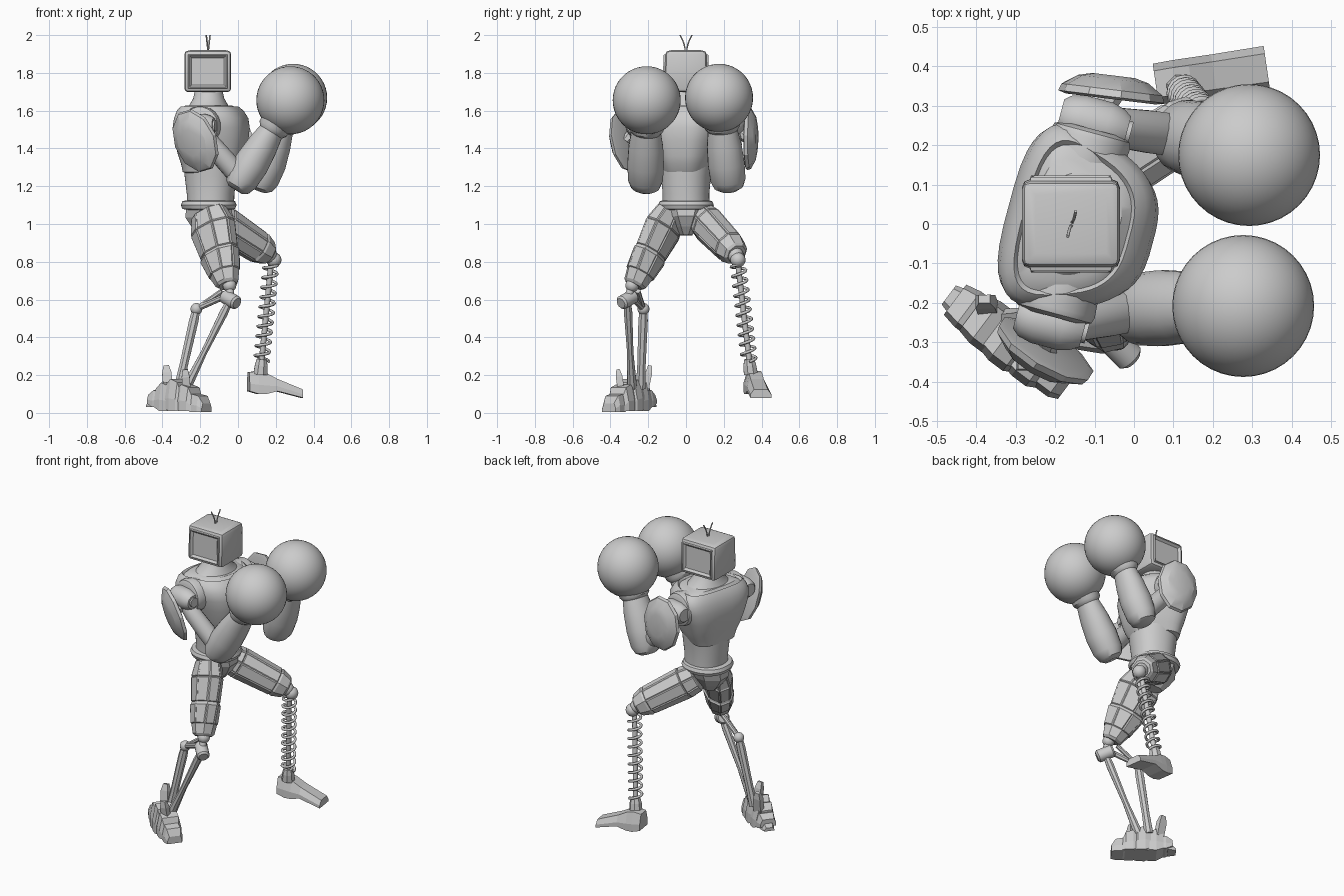
import bpy, bmesh, math
from mathutils import Vector

cube = bpy.data.objects.get("Cube")
if cube:
    bpy.data.objects.remove(cube, do_unlink=True)

grey = bpy.data.materials.new("plain_grey")
grey.use_nodes = True
COLOUR = (0.6, 0.6, 0.6, 1)
grey.diffuse_color = COLOUR
grey.node_tree.nodes["Principled BSDF"].inputs["Base Color"].default_value = COLOUR


def finish(name, bm, angle=35):
    bmesh.ops.recalc_face_normals(bm, faces=bm.faces)
    me = bpy.data.meshes.new(name)
    bm.to_mesh(me)
    bm.free()
    me.materials.append(grey)
    if angle:
        me.shade_smooth()
        me.set_sharp_from_angle(angle=math.radians(angle))
    ob = bpy.data.objects.new(name, me)
    bpy.context.collection.objects.link(ob)
    return ob


def ring(c, u, v, ra, rb, n, e=2.0, taper=0.0):
    pts = []
    for i in range(n):
        t = math.tau * (i + 0.5) / n
        x, y = (math.copysign(abs(k) ** (2 / e), k) for k in (math.cos(t), math.sin(t)))
        pts.append(c + u * ra * x + v * rb * y * (1 - taper * x))
    return pts


def loft(name, rings, angle=35, panels=False):
    bm = bmesh.new()
    rows = [[bm.verts.new(p) for p in r] for r in rings]
    n = len(rows[0])
    sides = []
    for a, b in zip(rows, rows[1:]):
        for i in range(n):
            j = (i + 1) % n
            sides.append(bm.faces.new((a[i], a[j], b[j], b[i])))
    bm.faces.new(rows[0][::-1])
    bm.faces.new(rows[-1])
    bmesh.ops.recalc_face_normals(bm, faces=bm.faces)
    if panels:
        big = [f for f in sides if f.calc_area() > 0.004]
        bmesh.ops.inset_individual(bm, faces=big, thickness=0.007, depth=0.006)
    return finish(name, bm, angle)


def limb(name, a, b, secs, n=20, hint=(0, 0, 1), angle=35, panels=False):
    """Tapered form from a to b; secs hold (position, radius along hint, radius across)."""
    a, b = Vector(a), Vector(b)
    w = (b - a).normalized()
    u = Vector(hint)
    u = (u - w * u.dot(w)).normalized()
    v = w.cross(u)
    return loft(name, [ring(a.lerp(b, t), u, v, ra, rb, n) for t, ra, rb in secs], angle, panels)


def rod(name, a, b, r, n=12):
    return limb(name, a, b, [(0, r, r), (1, r, r)], n, hint=(0.3, 0.5, 0.8))


def ball(name, c, r, seg=20):
    bm = bmesh.new()
    bmesh.ops.create_uvsphere(bm, u_segments=seg, v_segments=seg // 2 + 2, radius=r)
    bmesh.ops.translate(bm, verts=bm.verts, vec=c)
    return finish(name, bm, 60)


def block(name, start, d, secs, top=.65):
    """Flat faced block along d; secs hold (distance, half width, bottom, top)."""
    d = Vector((d[0], d[1], 0)).normalized()
    s = Vector((-d.y, d.x, 0))
    rings = []
    for t, w, lo, hi in secs:
        c = Vector((start[0], start[1], 0)) + d * t
        mid_z = lo * 0.6 + hi * 0.4
        rings.append([c + s * q + Vector((0, 0, z)) for q, z in
                      ((-w, lo), (w, lo), (w, mid_z), (w * top, hi), (-w * top, hi), (-w, mid_z))])
    return loft(name, rings, 0)


def wire(name, pts, r):
    cu = bpy.data.curves.new(name, "CURVE")
    cu.dimensions = "3D"
    cu.bevel_depth = r
    cu.bevel_resolution = 1
    cu.use_fill_caps = True
    sp = cu.splines.new("POLY")
    sp.points.add(len(pts) - 1)
    for p, q in zip(sp.points, pts):
        p.co = (*q, 1)
    cu.materials.append(grey)
    ob = bpy.data.objects.new(name, cu)
    bpy.context.collection.objects.link(ob)


FWD = Vector((0.966, -0.259, 0))
SIDE = Vector((0.259, 0.966, 0))


def torso(name, x, secs, e=2.0, f=FWD, s=SIDE, taper=0.0):
    loft(name, [ring(Vector((x + dx, 0, z)), f, s, ra, rb, 40, e, taper) for z, ra, rb, dx in secs])


# torso, with a stepped collar below the neck and a broad back
X, Y = Vector((1, 0, 0)), Vector((0, 1, 0))
torso("belly", -0.145, [(1.08, .122, .123, 0), (1.16, .125, .122, 0), (1.25, .136, .13, 0),
                        (1.36, .142, .145, 0)], 2.2)
torso("chest", -0.135, [(1.27, .12, .11, -.01), (1.275, .136, .128, -.01), (1.32, .154, .145, 0),
                        (1.36, .166, .162, 0), (1.44, .184, .188, 0), (1.51, .189, .212, 0), (1.56, .18, .22, 0),
                        (1.6, .16, .207, -.005), (1.622, .138, .185, -.01), (1.61, .13, .175, -.01),
                        (1.628, .112, .145, -.015)], 3.2, taper=.24)
torso("neck", -0.155, [(1.58, .12, .17, 0), (1.63, .1, .13, 0), (1.665, .082, .088, 0), (1.72, .07, .07, 0)])
torso("belt", -0.155, [(1.075, .12, .125, 0), (1.08, .14, .14, 0), (1.1, .148, .148, 0),
                       (1.12, .14, .14, 0), (1.125, .12, .125, 0)], 2.2, X, Y)

# pelvis
limb("pelvis", (-.155, 0, 1.09), (-.15, 0, .94),
     [(0, .13, .135), (.35, .135, .11), (.7, .1, .07), (1, .06, .035)], 8, (1, 0, 0), 0)

# boxy head with framed recesses on both sides
bm = bmesh.new()
bmesh.ops.create_cube(bm, size=1)
bmesh.ops.scale(bm, vec=(.248, .228, .22), verts=bm.verts)
for v in bm.verts:
    if v.co.z > 0:
        v.co.y *= 0.95
bmesh.ops.bevel(bm, geom=bm.edges[:], offset=.02, segments=2, affect="EDGES", profile=.5)
cheeks = [f for f in bm.faces if abs(f.normal.y) > .9 and f.calc_area() > .02]
tops = [f for f in bm.faces if f.normal.z > .9 and f.calc_area() > .02]
bmesh.ops.inset_individual(bm, faces=cheeks, thickness=.004, depth=.01)
bmesh.ops.inset_individual(bm, faces=cheeks, thickness=.006, depth=0)
bmesh.ops.inset_individual(bm, faces=cheeks, thickness=.016, depth=-.014)
bmesh.ops.inset_individual(bm, faces=tops, thickness=.02, depth=.003)
bmesh.ops.translate(bm, verts=bm.verts, vec=(-.16, 0, 1.808))
finish("head", bm, 25)
for s in (-1, 1):
    wire("antenna", [(-.158 + .01 * s * t, s * (.004 + .028 * t * t), 1.91 + .09 * t)
                     for t in (0, .25, .5, .75, 1)], .004)

# arms: side, shoulder, plate centre, plate facing, plate long axis, elbow, glove
arms = [("right", (-.21, -.25, 1.52), (-.222, -.315, 1.442), (-.52, -.78, -.25), (-.3, 0, 1),
         (.02, -.215, 1.235), (.277, -.208, 1.655)),
        ("left", (-.1, .255, 1.52), (-.058, .322, 1.455), (.12, .98, .0), (-.1, 0, 1),
         (.13, .222, 1.235), (.292, .175, 1.668))]
for side, sh, pc, pn, lean, el, gl in arms:
    sh, pc, el, gl = map(Vector, (sh, pc, el, gl))
    pn = Vector(pn).normalized()
    out = SIDE if side == "left" else -SIDE
    limb(side + "_shoulder_socket", sh - out * .11, sh - out * .015,
         [(0, .1, .1), (.75, .105, .105), (.9, .1, .1), (1, .08, .08)])
    limb(side + "_shoulder_barrel", sh - FWD * .09, sh + FWD * .085,
         [(0, .04, .04), (.1, .055, .055), (.3, .064, .064), (.7, .064, .064), (.88, .055, .055), (1, .042, .042)])
    rod(side + "_shoulder_cap", sh + FWD * .08, sh + FWD * .095, .03)
    limb(side + "_upper_arm", sh + FWD * .02 - Vector((0, 0, .04)), el,
         [(0, .042, .042), (.2, .052, .052), (.6, .056, .056), (1, .055, .055)], 12)
    limb(side + "_plate_mount", sh, pc, [(0, .03, .03), (1, .03, .03)], 8)
    limb(side + "_shoulder_plate", pc - pn * .005, pc + pn * .055,
         [(0, .155, .115), (.1, .175, .136), (.4, .168, .13), (.85, .12, .09), (1, .075, .055)], 10, lean, 20)
    limb(side + "_forearm", el, gl,
         [(-.13, .042, .048), (-.09, .07, .078), (0, .087, .094), (.2, .093, .098), (.42, .082, .093),
          (.6, .066, .08), (.64, .082, .094), (.75, .085, .1)], 20, FWD)
    ball(side + "_glove", gl, .18, 40)

# thighs with long raised panels and a knee guard
limb("right_thigh", (-.155, -.08, 1.06), (-.055, -.275, .675),
     [(0, .1, .065), (.22, .13, .084), (.55, .108, .076), (.58, .114, .082),
      (.84, .084, .074), (.97, .064, .064), (1, .05, .05)], 8, (.8, -.6, 0), 0, True)
limb("left_thigh", (-.13, .08, 1.035), (.165, .268, .84),
     [(0, .085, .07), (.2, .096, .083), (.8, .084, .08), (.83, .088, .083), (.97, .068, .07), (1, .055, .055)],
     8, (0, 0, 1), 0, True)

# right lower leg: two struts hung from a knee hinge
knee, hinge, heel_pin = Vector((-.045, -.285, .675)), Vector((-.04, -.31, .6)), Vector((-.22, -.225, .55))
ball("right_knee_ball", knee, .036)
rod("right_knee_post", knee, hinge, .022)
hinge_axis = Vector((.035, -.035, -.02))
limb("right_knee_hinge", hinge - hinge_axis, hinge + hinge_axis,
     [(0, .03, .03), (.1, .038, .038), (.9, .038, .038), (1, .028, .028)], 16)
rod("right_knee_link", hinge + Vector((0, 0, .03)), heel_pin, .016, 8)
rod("right_knee_brace", knee + Vector((-.04, .03, -.03)), heel_pin, .014, 8)
ball("right_strut_joint", heel_pin, .032, 14)
limb("right_rear_strut", heel_pin, (-.315, -.24, .13),
     [(0, .022, .022), (.15, .027, .027), (.7, .024, .024), (1, .028, .028)], 8, (1, 0, 0), 20)
limb("right_front_strut", hinge, (-.275, -.285, .13),
     [(0, .018, .018), (.15, .024, .024), (.6, .018, .018), (1, .028, .028)], 8, (1, 0, 0), 20)

# right foot: overlapping segments running from heel to toe
AX = Vector((.8, -.6, 0))
mid = Vector((-.31, -.3, 0))
for s, w, lo, hi in [(-.15, .056, .03, .12), (-.095, .066, .01, .16), (-.03, .072, .01, .18),
                     (.04, .068, .01, .15), (.1, .056, .005, .1)]:
    block("right_foot_segment", mid + AX * s, AX,
          [(-.03, w * .85, lo + .02, hi * .8), (.01, w, lo, hi), (.055, w, lo, hi * .9), (.08, w * .8, lo, hi * .5)], .75)
block("right_heel_spur", mid - AX * .15, -AX, [(0, .045, .03, .1), (.05, .03, .03, .05)])
limb("right_heel_tab", (-.37, -.215, .12), (-.38, -.19, .25),
     [(0, .035, .025), (.7, .035, .025), (1, .02, .015)], 4, (1, 0, 0), 0)
limb("right_instep_tab", (-.27, -.34, .1), (-.28, -.36, .23),
     [(0, .03, .025), (.7, .03, .025), (1, .02, .012)], 4, (1, 0, 0), 0)

# left lower leg: coil spring around a thin core
top, bot = Vector((.175, .275, .79)), Vector((.125, .335, .275))
ball("left_knee_ball", (.19, .275, .81), .04)
ball("left_knee_stud", (.165, .262, .835), .043, 14)
axis = (bot - top).normalized()
u = (X - axis * axis.x).normalized()
v = axis.cross(u)
TURNS, STEP = 10, 16
wire("left_leg_spring",
     [top.lerp(bot, i / (TURNS * STEP)) + (u * math.cos(math.tau * i / STEP) + v * math.sin(math.tau * i / STEP)) * .038
      for i in range(TURNS * STEP + 1)], .008)
rod("left_leg_core", top, bot, .015)
limb("left_ankle", bot - axis * .01, bot + axis * .07, [(0, .028, .028), (.4, .036, .036), (1, .04, .04)], 8, (1, 0, 0), 0)

# left foot
block("left_foot", (.055, .355), (.99, .145),
      [(0, .052, .115, .215), (.05, .054, .1, .222), (.09, .054, .1, .212), (.15, .054, .115, .18), (.285, .056, .08, .125)])
block("left_foot_ridge", (.12, .365), (.99, .145), [(0, .025, .15, .215), (.15, .03, .11, .148)])
